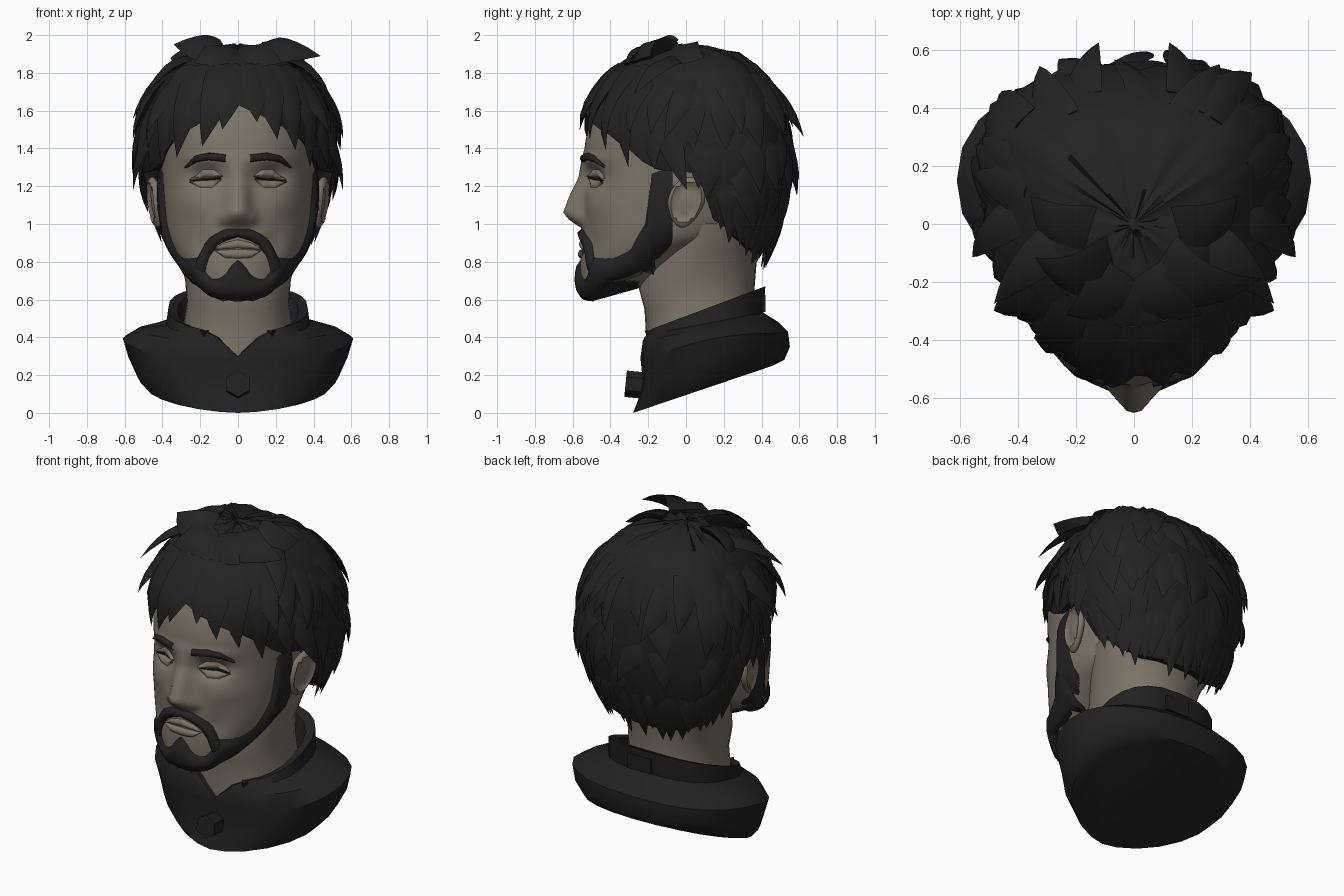
import bpy, bmesh, random
from math import sin, cos, pi, radians, exp, copysign
from mathutils import Vector, Matrix
from mathutils.bvhtree import BVHTree

random.seed(7)
if "Cube" in bpy.data.objects:
    bpy.data.objects.remove(bpy.data.objects["Cube"])


def material(name, rgb):
    mat = bpy.data.materials.new(name)
    mat.use_nodes = True
    color = (*rgb, 1)
    mat.diffuse_color = color
    node = mat.node_tree.nodes["Principled BSDF"]
    node.inputs["Base Color"].default_value = color
    node.inputs["Roughness"].default_value = 0.9
    return mat


skin = material("skin", (0.2, 0.175, 0.138))
hair = material("black hair", (0.016, 0.016, 0.016))
cloth = material("black cloth", (0.015, 0.015, 0.015))


def finish(name, bm, mats, sharp=40, recalc=False):
    if recalc:
        bmesh.ops.recalc_face_normals(bm, faces=bm.faces)
    for f in bm.faces:
        f.smooth = True
    for e in bm.edges:
        e.smooth = e.calc_face_angle(0) < radians(sharp)
    mesh = bpy.data.meshes.new(name)
    bm.to_mesh(mesh)
    bm.free()
    for m in mats:
        mesh.materials.append(m)
    bpy.context.collection.objects.link(bpy.data.objects.new(name, mesh))


def sample(table, key, smooth=False):
    """Interpolate the columns of a table by its first column."""
    key = min(max(key, table[0][0]), table[-1][0])
    i = max(j for j in range(len(table) - 1) if table[j][0] <= key)
    a, b = table[i], table[i + 1]
    p, q = table[max(i - 1, 0)], table[min(i + 2, len(table) - 1)]
    h = b[0] - a[0]
    u = (key - a[0]) / h
    out = []
    for c in range(1, len(a)):
        d = b[c] - a[c]
        v = a[c] + d * u
        if smooth:
            m0 = (b[c] - p[c]) / (b[0] - p[0]) * h
            m1 = (q[c] - a[c]) / (q[0] - a[0]) * h
            v += u * (1 - u) * ((1 - u) * (m0 - d) - u * (m1 - d))
        out.append(v)
    return out


def oval(angle, half, front, back, zf, zb, mid=0.5, fp=0.91, bp=0.91):
    """Point on a tilted oval section; angle zero faces the front.
    Powers below one make the front or back squarer, above one more pointed."""
    ym = front + (back - front) * mid
    s, c = sin(angle), cos(angle)
    power = fp if c > 0 else bp
    x = copysign(abs(s) ** power, s) * half
    y = ym - copysign(abs(c) ** power, c) * (ym - front if c > 0 else back - ym)
    return Vector((x, y, zf + (zb - zf) * (y - front) / (back - front)))


def loft(rings):
    bm = bmesh.new()
    rows = [[bm.verts.new(p) for p in ring] for ring in rings]
    n = len(rows[0])
    for lo, hi in zip(rows, rows[1:]):
        for i in range(n):
            k = (i + 1) % n
            bm.faces.new((lo[i], lo[k], hi[k], hi[i]))
    bm.faces.new(rows[0][::-1])
    bm.faces.new(rows[-1])
    return bm


def turn(n):
    return [2 * pi * i / n for i in range(n)]


# Clothed bust with a notched stand-up collar
bust_rings = [(0.48, -0.28, 0.46, 0, 0.25, 0.5, 1.2), (0.53, -0.245, 0.52, 0.09, 0.28),
              (0.58, -0.23, 0.55, 0.18, 0.35), (0.61, -0.24, 0.54, 0.28, 0.43),
              (0.53, -0.24, 0.49, 0.38, 0.48), (0.38, -0.23, 0.41, 0.41, 0.53, 0.5, 0.91, 0.75),
              (0.37, -0.22, 0.42, 0.43, 0.67, 0.5, 0.91, 0.75),
              (0.32, -0.19, 0.37, 0.42, 0.65, 0.5, 0.91, 0.75), (0.28, -0.17, 0.34, 0.26, 0.45)]
rings = [[oval(a, *r) for a in turn(24)] for r in bust_rings]
for ring, half, raised in ((rings[2], 0.58, 0.03), (rings[3], 0.61, 0.04), (rings[4], 0.53, 0.015)):
    for p in ring:
        p.z += raised * (p.x / half) ** 4
for ring in rings[4:8]:
    ring[0].z = 0.3
    for side in (1, -1):
        ring[side].z = min(ring[side].z, 0.4)
finish("bust", loft(rings), [cloth], 35, True)

# Button, collar tabs and collar tag
bm = bmesh.new()
bmesh.ops.create_cone(bm, segments=6, radius1=0.07, radius2=0.07, depth=0.09, cap_ends=True,
                      matrix=Matrix.Translation((0, -0.275, 0.15)) @ Matrix.Rotation(pi / 2 - 0.1, 4, "X"))
finish("button", bm, [cloth], 20)
bm = bmesh.new()
for side in (1, -1):
    bmesh.ops.create_cone(bm, segments=3, radius1=0.04, radius2=0, depth=0.09, cap_ends=True,
                          matrix=Matrix.Translation((side * 0.18, -0.18, 0.39)) @ Matrix.Rotation(pi, 4, "X"))
finish("collar_tabs", bm, [cloth], 20)
bm = bmesh.new()
bmesh.ops.create_cube(bm, matrix=Matrix.Translation((0.03, 0.4, 0.58)) @ Matrix.Diagonal((0.16, 0.04, 0.09, 1)))
finish("collar_tag", bm, [cloth], 20)

# Neck
neck_rings = [(0.3, -0.21, 0.36, 0.26, 0.4), (0.29, -0.212, 0.36, 0.42, 0.5),
              (0.27, -0.22, 0.36, 0.55, 0.62), (0.28, -0.25, 0.37, 0.66, 0.75),
              (0.32, -0.18, 0.38, 0.82, 0.87), (0.37, -0.1, 0.42, 0.99, 1.02)]
finish("neck", loft([[oval(a, *r) for a in turn(32)] for r in neck_rings]), [skin], 60, True)

# Head with sculpted nose, eye sockets, brow and cheeks
head_table = [(0, 0.08, -0.5, -0.25, 0.59, 0.66), (1, 0.22, -0.55, -0.05, 0.64, 0.8),
              (2, 0.31, -0.56, 0.12, 0.77, 0.88), (3, 0.37, -0.55, 0.3, 0.92, 0.95),
              (4, 0.395, -0.545, 0.4, 1.08, 1.08), (5, 0.405, -0.54, 0.45, 1.2, 1.2),
              (6, 0.41, -0.54, 0.48, 1.32, 1.32), (7, 0.42, -0.53, 0.5, 1.45, 1.45),
              (8, 0.41, -0.48, 0.5, 1.6, 1.6), (9, 0.36, -0.38, 0.42, 1.75, 1.75),
              (10, 0.15, -0.15, 0.2, 1.85, 1.85)]
# Nose by height: protrusion, half width
nose = [(0.975, 0, 0.08), (1.02, 0.07, 0.085), (1.06, 0.105, 0.08), (1.15, 0.075, 0.065),
        (1.25, 0.03, 0.055), (1.34, 0.012, 0.06), (1.4, 0, 0.07)]
# Face bumps: x, z, spread in x and z, height
bumps = [(0.17, 1.25, 0.09, 0.055, -0.055), (0.16, 1.345, 0.12, 0.03, 0.015), (0.24, 1.1, 0.09, 0.07, 0.015),
         (0.08, 1.03, 0.025, 0.03, 0.02), (0.19, 0.9, 0.05, 0.08, -0.015)]


def sculpt(p):
    if p.y < -0.1:
        out, wide = sample(nose, p.z)
        push = out * exp(-1.3 * abs(p.x / wide) ** 2.6)
        for x, z, sx, sz, high in bumps:
            push += high * exp(-((abs(p.x) - x) / sx) ** 2 - ((p.z - z) / sz) ** 2)
        p.y -= push
    return p


bm = loft([[sculpt(oval(a, *sample(head_table, s / 8, True))) for a in turn(128)] for s in range(81)])
bmesh.ops.recalc_face_normals(bm, faces=bm.faces)
for f in bm.faces:
    c = f.calc_center_median()
    f.material_index = int(c.z < 0.7 and c.y < -0.25)
surface = BVHTree.FromBMesh(bm)
finish("head", bm, [skin, hair], 80)


def patch(name, table, thick, mat):
    """Mirrored raised strip on the head: angle, lower and upper height."""
    bm = bmesh.new()
    first, last, steps, rows = table[0][0], table[-1][0], 36, 6
    for side in (1, -1):
        grid = []
        for i in range(steps + 1):
            deg = first + (last - first) * i / steps
            low, high = sample(table, deg)
            way = Vector((side * sin(radians(deg)), -cos(radians(deg)), 0))
            col = []
            for j in range(rows + 1):
                axis = Vector((0, -0.1, low + (high - low) * j / rows))
                hit, normal, _, _ = surface.ray_cast(axis + way * 2, -way, 1.95)
                if hit is None:
                    hit, normal, _, _ = surface.find_nearest(axis + way * 0.4)
                rise = thick * max(sin(pi * j / rows), 0) ** 0.5 - 0.004
                col.append(bm.verts.new(hit + normal * rise))
            grid.append(col)
        for l, r in zip(grid, grid[1:]):
            for j in range(rows):
                quad = (l[j], r[j], r[j + 1], l[j + 1])
                bm.faces.new(quad if side > 0 else quad[::-1])
    finish(name, bm, [mat], 50)


patch("beard", [(0, 0.585, 0.815), (4, 0.585, 0.79), (8, 0.585, 0.74), (12, 0.585, 0.715), (18, 0.6, 0.71),
                (23, 0.61, 0.75), (28, 0.62, 0.83), (45, 0.67, 0.82), (60, 0.7, 0.87), (74, 0.73, 1.02),
                (78, 0.75, 1.28), (94, 0.85, 1.32)], 0.035, hair)
patch("moustache", [(0, 0.93, 0.975), (8, 0.91, 0.975), (14, 0.885, 0.955), (20, 0.82, 0.93),
                    (24, 0.72, 0.9), (30, 0.7, 0.8)], 0.03, hair)
patch("upper_lip", [(0, 0.87, 0.92), (10, 0.865, 0.9), (16, 0.86, 0.865)], 0.018, skin)
patch("lower_lip", [(0, 0.815, 0.868), (9, 0.82, 0.865), (15, 0.855, 0.86)], 0.02, skin)
patch("eyebrows", [(8, 1.325, 1.37), (20, 1.335, 1.38), (30, 1.325, 1.365), (40, 1.295, 1.31)], 0.02, hair)
patch("upper_eyelids", [(11, 1.25, 1.255), (18, 1.238, 1.29), (27, 1.235, 1.29), (37, 1.225, 1.24)], 0.025, skin)
patch("lower_eyelids", [(12, 1.235, 1.24), (19, 1.19, 1.235), (28, 1.19, 1.232), (36, 1.215, 1.222)], 0.018, skin)
patch("lash_lines", [(12, 1.24, 1.25), (19, 1.23, 1.243), (28, 1.226, 1.24), (37, 1.215, 1.228)], 0.016, hair)

# Ears with a hollowed shell
for side, label in ((1, "left_ear"), (-1, "right_ear")):
    bm = bmesh.new()
    bmesh.ops.create_uvsphere(bm, u_segments=20, v_segments=14, radius=1)
    for v in bm.verts:
        if v.co.x > 0.3 and v.co.yz.length < 0.75:
            v.co.x -= 0.6
        drop = 1 - 0.25 * max(-v.co.z, 0)
        v.co = Vector((side * (0.44 + v.co.x * 0.04 + v.co.y * 0.02 + v.co.z * 0.015),
                       v.co.y * 0.1 * drop + v.co.z * 0.02, 1.115 + v.co.z * 0.135))
    finish(label, bm, [skin], 50, True)

# Hair cap by height: half width, front, back; hem height by angle
hair_table = [(0.75, 0.3, -0.3, 0.39), (1, 0.41, -0.4, 0.5), (1.2, 0.49, -0.5, 0.55),
              (1.45, 0.52, -0.555, 0.55), (1.6, 0.5, -0.54, 0.525), (1.78, 0.41, -0.42, 0.43),
              (1.87, 0.32, -0.31, 0.34), (1.92, 0.21, -0.2, 0.22), (1.945, 0.02, -0.02, 0.02)]
hem_table = [(0, 1.63), (20, 1.55), (40, 1.45), (50, 1.37), (58, 1.29), (78, 1.27), (84, 1.02),
             (100, 0.92), (130, 0.85), (180, 0.84)]


def hem(deg):
    deg = abs((deg + 180) % 360 - 180)
    return sample(hem_table, deg)[0]


def hair_point(deg, z, lift=0.0):
    p = oval(radians(deg), *sample(hair_table, z, True), z, z, 0.68, 1, 0.82)
    way = Vector((p.x, p.y - 0.1, max(z - 1.65, 0) * 1.2)).normalized()
    return p + way * lift, way


rings = [[hair_point(d, hem(d) + 0.02, -0.09)[0] for d in range(0, 360, 6)]]
for s in range(12):
    rings.append([hair_point(d, hem(d) + (1.945 - hem(d)) * sin(pi / 2 * s / 11),
                             random.uniform(-0.012, 0.012))[0] for d in range(0, 360, 6)])
finish("hair_cap", loft(rings), [hair], 50, True)

# Pointed locks that follow the cap and flick out at the tip
locks = bmesh.new()


def lock(d0, z0, d1, z1, width, lift):
    steps = 6
    path = [hair_point(d0 + (d1 - d0) * t, z0 + (z1 - z0) * t ** 1.3, (lift + 0.035) * t ** 0.9 - 0.035)
            for t in (i / steps for i in range(steps + 1))]
    rows = []
    for i in range(steps):
        p, way = path[i]
        along = (path[i + 1][0] - path[max(i - 1, 0)][0]).normalized()
        across = along.cross(way).normalized()
        up = across.cross(along)
        w = width * (1 - (i / steps) ** 2)
        rows.append([locks.verts.new(p + o) for o in (across * w, up * w * 0.4, -across * w, -up * w * 0.4)])
    tip = locks.verts.new(path[-1][0])
    for lo, hi in zip(rows, rows[1:]):
        for k in range(4):
            locks.faces.new((lo[k], lo[k - 3], hi[k - 3], hi[k]))
    for k in range(4):
        locks.faces.new((rows[-1][k], rows[-1][k - 3], tip))
    locks.faces.new(rows[0][::-1])


# Hem row, shorter above the ears
for deg in range(60, 301, 10):
    h = hem(deg)
    drop = random.uniform(0, 0.09) if 85 < deg < 275 else 0
    lock(deg, h + 0.24, deg + random.uniform(-3, 3), h - drop, 0.075, random.uniform(0.01, 0.04))
for i in range(44):
    deg = random.uniform(50, 310)
    top = random.uniform(min(hem(deg) + 0.3, 1.7), 1.8)
    lock(deg, top, deg + random.uniform(-12, 12), max(top - random.uniform(0.22, 0.32), hem(deg)), 0.085,
         random.uniform(0.01, 0.06))
# Side spikes
for side in (1, -1):
    for d0, z0, d1, z1, lift in ((66, 1.5, 74, 1.18, 0.09), (78, 1.75, 68, 1.45, 0.08), (50, 1.75, 54, 1.48, 0.08),
                                 (62, 1.88, 56, 1.68, 0.12), (92, 1.2, 92, 0.9, 0.04), (160, 1.7, 172, 1.46, 0.08)):
        lock(side * d0, z0, side * d1, z1, 0.08, lift)
# Long fringe locks swept from the crown
for d0, d1, z1 in ((-8, -21, 1.41), (-28, -38, 1.35), (-42, -51, 1.3), (-2, -9, 1.5),
                   (10, 11, 1.54), (18, 23, 1.45), (30, 35, 1.39), (44, 47, 1.3)):
    lock(d0, 1.83, d1, z1, 0.11, 0.014)
# Crown tufts
for d0, d1, z1, lift in ((30, 60, 1.82, 0.15), (-30, -62, 1.88, 0.11), (10, 35, 1.83, 0.05),
                         (-10, -35, 1.83, 0.05), (60, 85, 1.86, 0.03), (-60, -85, 1.86, 0.03)):
    lock(d0, 1.92, d1, z1, 0.13, lift)
finish("hair_locks", locks, [hair], 50, True)
